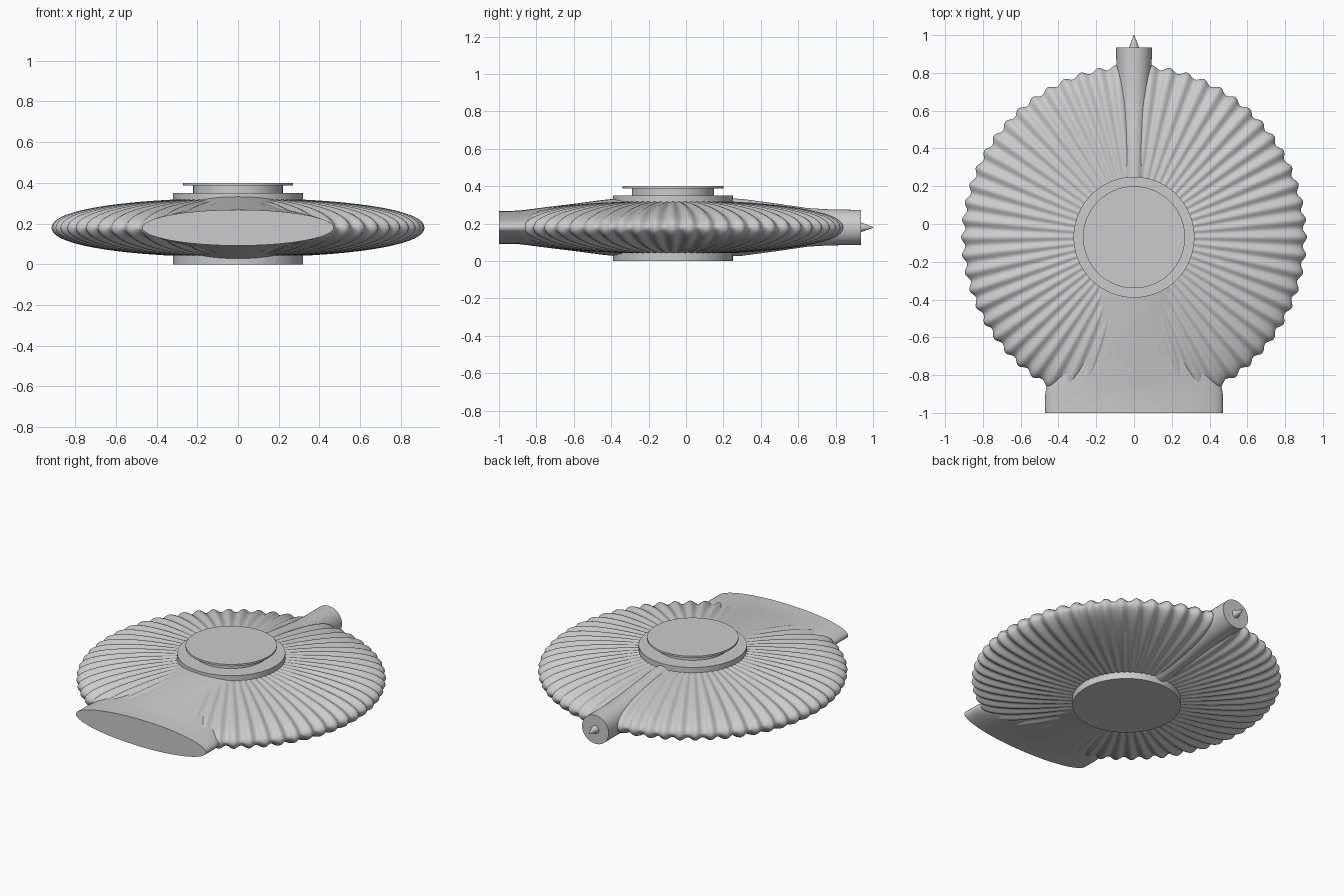
import bpy, bmesh, math

if "Cube" in bpy.data.objects:
    bpy.data.objects.remove(bpy.data.objects["Cube"])

CY, CZ = -0.07, 0.18          # centre of the round body
RADIUS, HALF, RIBS = 0.905, 0.145, 60

grey = bpy.data.materials.new("plain_grey")
grey.diffuse_color = (0.6, 0.6, 0.6, 1)
grey.use_nodes = True
grey.node_tree.nodes["Principled BSDF"].inputs["Base Color"].default_value = grey.diffuse_color


def finish(bm, name, angle=35):
    bmesh.ops.recalc_face_normals(bm, faces=bm.faces)
    me = bpy.data.meshes.new(name)
    bm.to_mesh(me)
    bm.free()
    me.materials.append(grey)
    ob = bpy.data.objects.new(name, me)
    bpy.context.collection.objects.link(ob)
    bpy.ops.object.select_all(action='DESELECT')
    ob.select_set(True)
    bpy.context.view_layer.objects.active = ob
    bpy.ops.object.shade_smooth_by_angle(angle=math.radians(angle))
    return ob


def bridge(bm, loops):
    """Skin a list of closed vertex loops and cap both ends."""
    for a, b in zip(loops, loops[1:]):
        n = len(a)
        for i in range(n):
            j = (i + 1) % n
            bm.faces.new((a[i], a[j], b[j], b[i]))
    bm.faces.new(loops[0])
    bm.faces.new(loops[-1])


def turned(name, profile, n=96):
    """Upright lathe part from (radius, z) points."""
    bm = bmesh.new()
    bridge(bm, [[bm.verts.new((r * math.cos(2 * math.pi * i / n),
                               CY + r * math.sin(2 * math.pi * i / n), z))
                 for i in range(n)] for r, z in profile])
    return finish(bm, name)


def loft(name, sections, n=64):
    """Elliptical tube along y from (y, half_width, half_height) sections."""
    bm = bmesh.new()
    bridge(bm, [[bm.verts.new((w * math.cos(2 * math.pi * i / n), y,
                               CZ + h * math.sin(2 * math.pi * i / n)))
                 for i in range(n)] for y, w, h in sections])
    return finish(bm, name)


# Ribbed lens-shaped body, ribs fading out towards the middle
bm = bmesh.new()
n, rings, loops = RIBS * 8, 36, []
for k in range(rings + 1):
    t = math.radians(-80 + 160 * k / rings)
    c, s = math.cos(t), math.sin(t)
    loop = []
    for i in range(n):
        a = 2 * math.pi * i / n
        d = 0.011 * c ** 1.5 * math.cos(RIBS * a)
        # push along the ellipse normal
        nr, nz = c / RADIUS, s / HALF
        m = math.hypot(nr, nz)
        r, z = RADIUS * c + d * nr / m, HALF * s + d * nz / m
        loop.append(bm.verts.new((r * math.cos(a), CY + r * math.sin(a), CZ + z)))
    loops.append(loop)
bridge(bm, loops)
finish(bm, "ribbed_body", 60)

# Flat collars below and above the body, and the top cap
turned("bottom_collar", [(0.32, 0.0), (0.32, 0.08)])
turned("top_collar", [(0.32, 0.28), (0.32, 0.35)])
turned("cap", [(0.22, 0.34), (0.22, 0.388), (0.27, 0.388), (0.27, 0.4)])

# Wide flattened mouth at the front
loft("front_mouth", [(-1.0, 0.47, 0.088), (-0.9, 0.47, 0.089), (-0.84, 0.46, 0.096),
                     (-0.75, 0.41, 0.108), (-0.6, 0.38, 0.126), (-0.45, 0.365, 0.146),
                     (-0.33, 0.36, 0.158)])

# Round neck at the back with a small spike
loft("back_neck", [(0.15, 0.085, 0.158), (0.3, 0.085, 0.152), (0.5, 0.087, 0.125),
                   (0.65, 0.09, 0.103), (0.75, 0.09, 0.097), (0.935, 0.096, 0.093)])
loft("spike", [(0.92, 0.026, 0.026), (0.935, 0.026, 0.026), (1.0, 0.002, 0.002)], 24)
